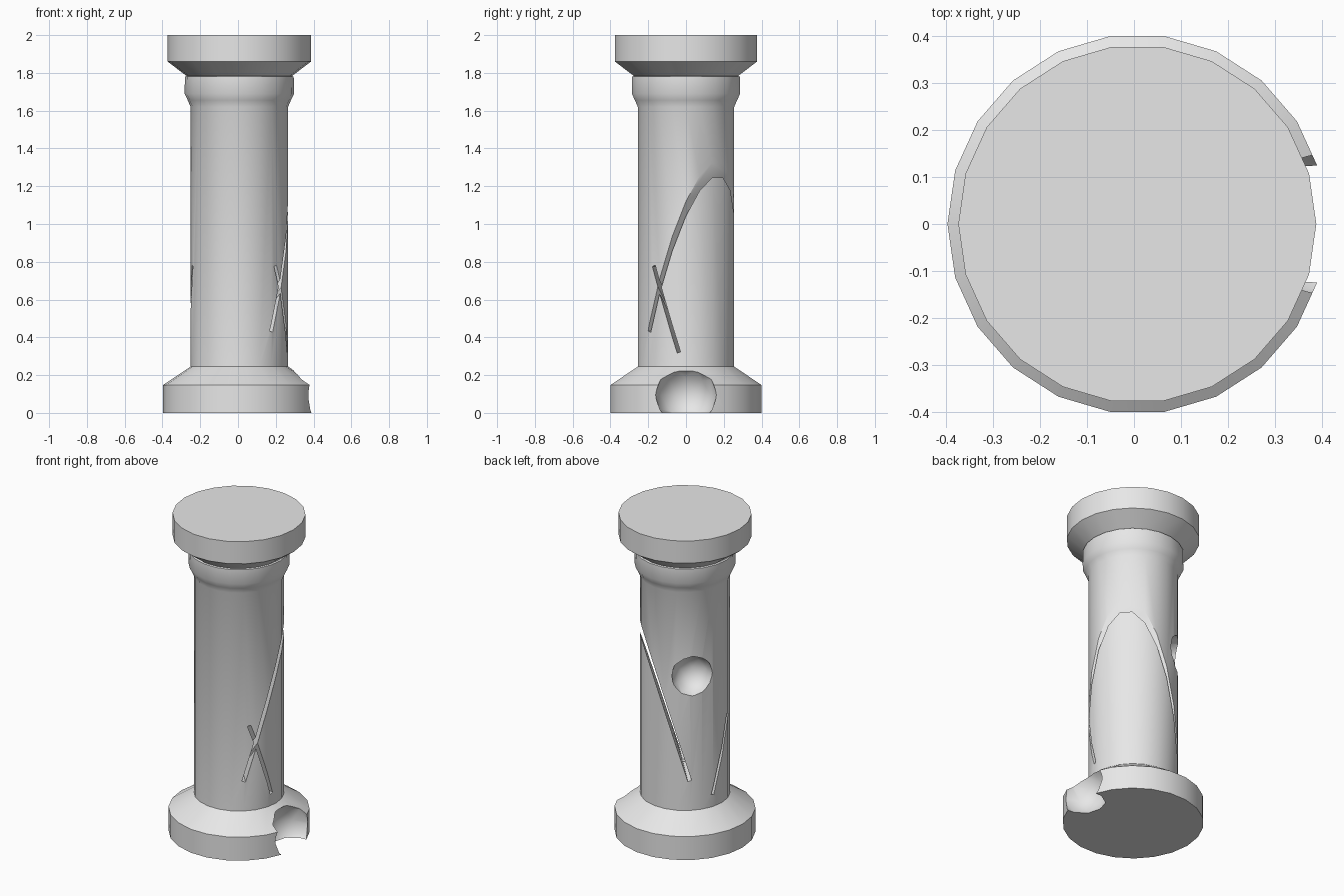
import bpy, bmesh, math
from mathutils import Vector, Matrix

if "Cube" in bpy.data.objects:
    bpy.data.objects.remove(bpy.data.objects["Cube"])

SIDES = 22
CX = 0.007  # small sideways offset of the column axis

stone = bpy.data.materials.new("grey_stone")
stone.diffuse_color = (0.8, 0.8, 0.8, 1)
stone.use_nodes = True
stone.node_tree.nodes["Principled BSDF"].inputs["Base Color"].default_value = stone.diffuse_color


def make_object(name, bm):
    bmesh.ops.recalc_face_normals(bm, faces=bm.faces)
    mesh = bpy.data.meshes.new(name)
    bm.to_mesh(mesh)
    bm.free()
    mesh.materials.append(stone)
    ob = bpy.data.objects.new(name, mesh)
    bpy.context.collection.objects.link(ob)
    return ob


def lathe(name, profile):
    """Closed solid of revolution with flat end caps."""
    bm = bmesh.new()
    rings = []
    for r, z in profile:
        rings.append([bm.verts.new((CX + r * math.cos(math.tau * i / SIDES),
                                    r * math.sin(math.tau * i / SIDES), z))
                      for i in range(SIDES)])
    for low, high in zip(rings, rings[1:]):
        for i in range(SIDES):
            j = (i + 1) % SIDES
            bm.faces.new((low[i], low[j], high[j], high[i]))
    bm.faces.new(rings[0][::-1])
    bm.faces.new(rings[-1])
    return make_object(name, bm)


def ball_cutter(name, center, radius):
    bm = bmesh.new()
    bmesh.ops.create_icosphere(bm, subdivisions=2, radius=radius,
                               matrix=Matrix.Translation(center))
    return make_object(name, bm)


def slab_cutter(name, azimuth, u0, z0, slope, length, thickness):
    """Thin steep slab rising outward toward azimuth from (u0, z0)."""
    a = math.radians(azimuth)
    u = Vector((math.cos(a), math.sin(a), 0))
    up = Vector((0, 0, 1))
    along = (u + up * slope).normalized()
    side = up.cross(u)
    normal = along.cross(side)
    center = Vector((CX, 0, z0)) + u * u0 + along * (length / 2)
    rot = Matrix((along, side, normal)).transposed().to_4x4()
    scale = Matrix.Diagonal((length, 0.8, thickness, 1))
    bm = bmesh.new()
    bmesh.ops.create_cube(bm, size=1, matrix=Matrix.Translation(center) @ rot @ scale)
    return make_object(name, bm)


# column: base, shaft, neck roll and capital in one profile
column = lathe("column", [
    (0.403, 0.0), (0.403, 0.148), (0.258, 0.245),
    (0.258, 1.62), (0.273, 1.655), (0.29, 1.69), (0.288, 1.78),
    (0.278, 1.783), (0.38, 1.86), (0.38, 2.0)])

# damage: chipped base, dent in the shaft, two slanting cracks
d = math.radians(135)
cutters = [
    ball_cutter("base_chip", (0.385, 0, 0.095), 0.165),
    ball_cutter("shaft_dent", (CX + 0.26 * math.cos(d), 0.26 * math.sin(d), 1.09), 0.126),
    slab_cutter("long_crack", 41, 0.0, 0.43, 3.35, 1.2, 0.022),
    slab_cutter("short_crack", -103, -0.02, 0.32, 3.2, 0.48, 0.019),
]

bpy.context.view_layer.objects.active = column
for cutter in cutters:
    mod = column.modifiers.new(cutter.name, "BOOLEAN")
    mod.operation = "DIFFERENCE"
    mod.solver = "EXACT"
    mod.object = cutter
    bpy.ops.object.modifier_apply(modifier=mod.name)
for cutter in cutters:
    bpy.data.objects.remove(cutter, do_unlink=True)

bpy.ops.object.select_all(action="DESELECT")
column.select_set(True)
bpy.ops.object.shade_smooth_by_angle(angle=math.radians(30))
